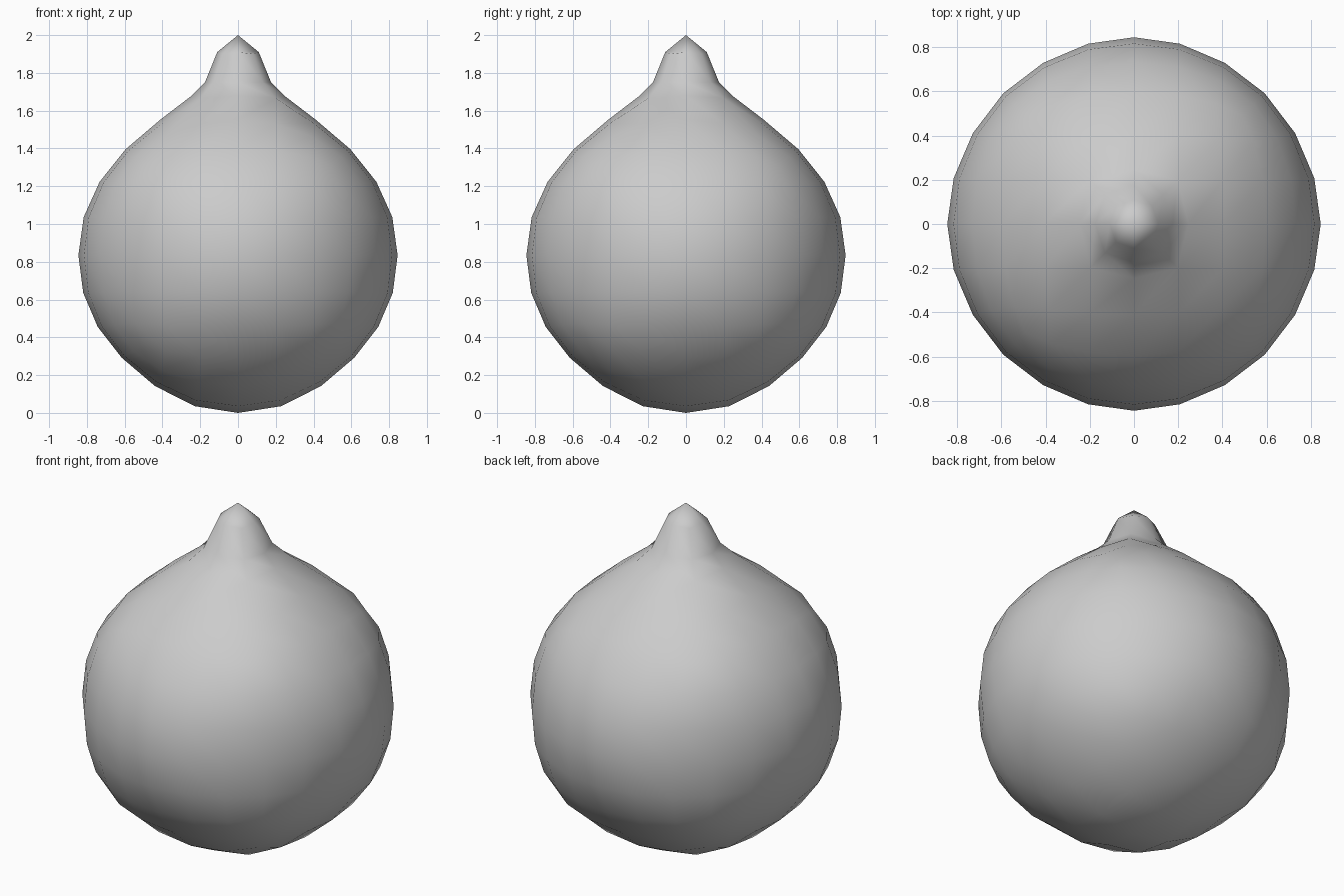
import bpy, bmesh
from math import copysign

if "Cube" in bpy.data.objects:
    bpy.data.objects.remove(bpy.data.objects["Cube"])

CENTRE = 0.835

# Cube cage with a 3 x 3 grid on each side
bm = bmesh.new()
bmesh.ops.create_cube(bm, size=2)
bmesh.ops.subdivide_edges(bm, edges=bm.edges[:], cuts=2, use_grid_fill=True)

# The top centre face will grow into the nub
top = max(bm.faces, key=lambda f: f.calc_center_median().z
          - f.calc_center_median().xy.length)

# Round the cage: (outer, inner) spacing by how many cube sides a vertex touches
SPACING = {1: (0.845, 0.21), 2: (0.613, 0.21), 3: (0.517, 0.21)}
# Slightly flattened underside and raised shoulder: (outer xy, inner xy, z)
BOTTOM = {1: (0, 0.24, -0.835), 2: (0.64, 0.22, -0.55), 3: (0.525, 0, -0.50)}
TOP = {1: (0, 0.20, 0.87), 2: (0.62, 0.21, 0.567), 3: (0.517, 0, 0.517)}
for v in bm.verts:
    big = [abs(c) > 0.9 for c in v.co]
    n = sum(big)
    outer, inner = SPACING[n]
    z = copysign(outer if big[2] else inner, v.co.z)
    if big[2]:
        outer, inner, z = (TOP if v.co.z > 0 else BOTTOM)[n]
    for i in (0, 1):
        v.co[i] = copysign(outer if big[i] else inner, v.co[i])
    v.co.z = z + CENTRE

# Nub
cap = bmesh.ops.extrude_discrete_faces(bm, faces=[top])["faces"][0]
for v in cap.verts:
    v.co = (copysign(0.15, v.co.x), copysign(0.15, v.co.y), 1.795)
bmesh.ops.recalc_face_normals(bm, faces=bm.faces[:])

mesh = bpy.data.meshes.new("round_body")
bm.to_mesh(mesh)
bm.free()
body = bpy.data.objects.new("round_body", mesh)
bpy.context.collection.objects.link(body)
bpy.context.view_layer.objects.active = body
body.select_set(True)

# One smoothing step
sub = body.modifiers.new("smooth", "SUBSURF")
sub.levels = sub.render_levels = 1
sub.use_limit_surface = False
bpy.ops.object.modifier_apply(modifier=sub.name)

# Pull the nub cap into a pointed tip
tip = min((v for v in body.data.vertices if v.co.z > 1.0),
          key=lambda v: v.co.xy.length)
polys = [p for p in body.data.polygons if tip.index in p.vertices]
for i in {i for p in polys for i in p.vertices}:
    v = body.data.vertices[i]
    if i == tip.index:
        v.co = (0, 0, 2.0)
    elif min(abs(v.co.x), abs(v.co.y)) < 0.01:
        v.co.xy = v.co.xy.normalized() * 0.11
        v.co.z = 1.91
    else:
        v.co.xy = v.co.xy.normalized() * 0.115
        v.co.z = 1.90

bpy.ops.object.shade_smooth()
